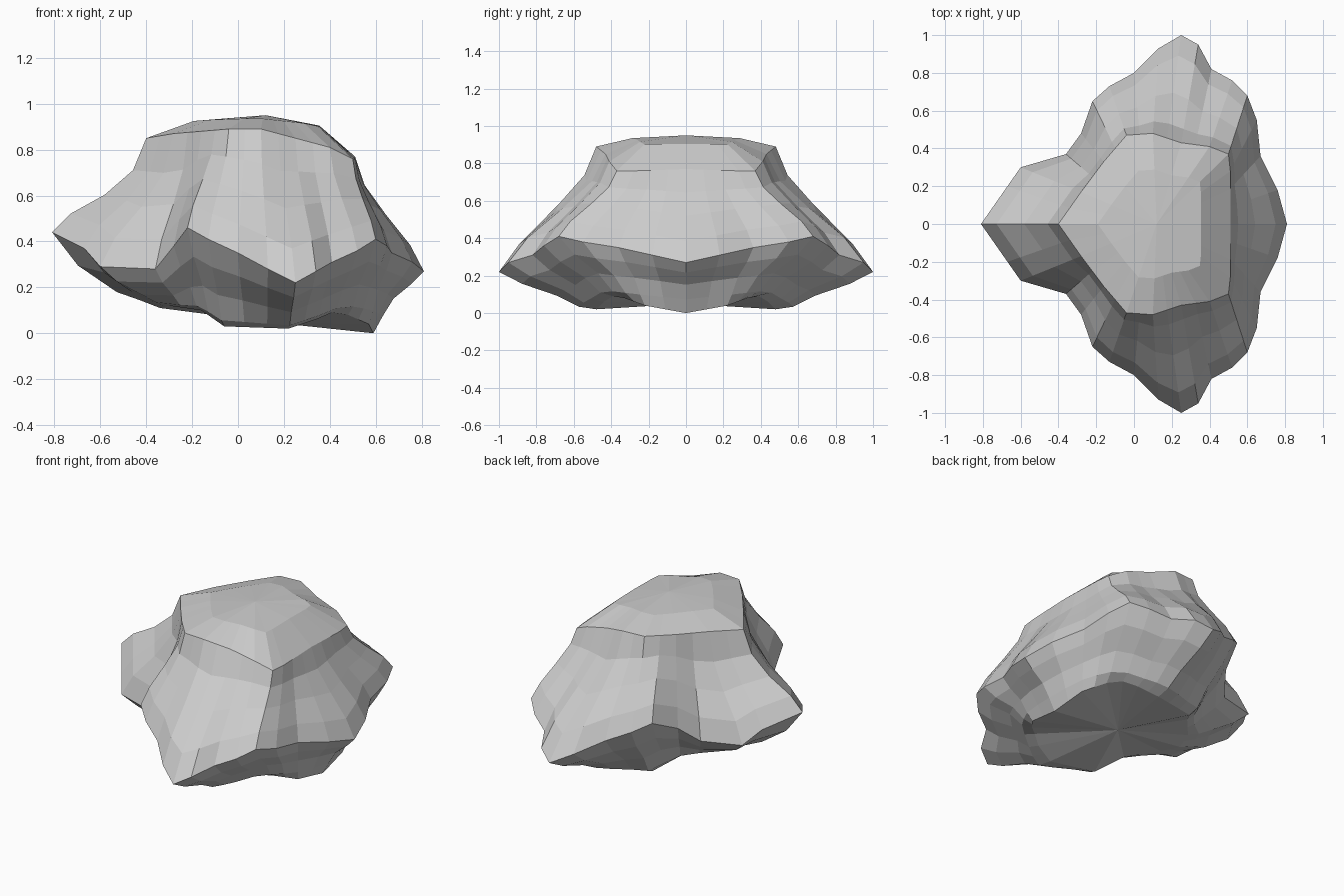
import bpy, bmesh
from mathutils import Vector

if "Cube" in bpy.data.objects:
    bpy.data.objects.remove(bpy.data.objects["Cube"])

# Half outlines, front tip (-x) round to the back (+x); keyed by column number
LAST = 17
rim = dict(enumerate([
    (-.81, 0, .44), (-.67, .20, .37), (-.60, .30, .29), (-.36, .37, .28),
    (-.28, .48, .38), (-.22, .65, .46), (-.13, .73, .41), (0, .80, .35),
    (.13, .93, .28), (.25, 1, .22), (.34, .95, .27), (.41, .82, .31),
    (.52, .76, .36), (.60, .68, .41), (.65, .55, .38), (.67, .36, .35),
    (.76, .18, .31), (.81, 0, .27)]))
plateau = {0: (-.40, 0, .85), 2: (-.28, .17, .87), 4: (-.16, .33, .88),
           6: (-.04, .47, .89), 8: (.10, .48, .89), 10: (.25, .43, .85),
           12: (.40, .41, .81), 13: (.50, .37, .76), 14: (.51, .28, .76),
           17: (.51, 0, .77)}
base = {0: (-.34, 0, .11), 2: (-.30, .12, .12), 4: (-.16, .28, .10),
        6: (-.06, .42, .03), 9: (.22, .48, .02), 11: (.34, .44, .06),
        12: (.41, .39, .09), 13: (.48, .33, .08), 15: (.57, .22, .04),
        17: (.59, 0, 0)}


def sample(keys):
    """Fill in the columns between the keyed ones."""
    out = []
    for i in range(LAST + 1):
        a = max(k for k in keys if k <= i)
        b = min(k for k in keys if k >= i)
        t = (i - a) / (b - a) if b > a else 0
        out.append(Vector(keys[a]).lerp(Vector(keys[b]), t))
    return out


def blend(r0, r1, h, v, front=0, back=0):
    """Ring between two others: h across, v down, with end adjustments."""
    ring = []
    for i, (p, q) in enumerate(zip(r0, r1)):
        w = v + front * max(0, 1 - i / 4) + back * max(0, (i - 12) / 5)
        c = p.lerp(q, h)
        c.z = p.z + (q.z - p.z) * w
        ring.append(c)
    return ring


P, C, B = sample(plateau), sample(rim), sample(base)
crown = [Vector((.12, 0, .95))] * (LAST + 1)
rings = [
    blend(P, crown, .4, .75), P,
    # flaring upper sides
    blend(P, C, .14, .25, .09), blend(P, C, .44, .5, .1),
    blend(P, C, .8, .77, .03), C,
    # undercut lower sides
    blend(C, B, .24, .32, .12, -.12), blend(C, B, .6, .64, .15, -.2),
    blend(C, B, .82, .93, -.03, -.2), B]

# Loft the mirrored rings into one closed rock
bm = bmesh.new()
loops = []
for r in rings:
    full = r + [Vector((p.x, -p.y, p.z)) for p in reversed(r[1:-1])]
    loops.append([bm.verts.new(p) for p in full])
n = len(loops[0])
for a, b in zip(loops, loops[1:]):
    for i in range(n):
        j = (i + 1) % n
        bm.faces.new((a[i], a[j], b[j], b[i]))

# Close the top and underside
for loop, z in ((loops[0], .95), (loops[-1], .05)):
    c = bm.verts.new((.12, 0, z))
    for i in range(n):
        bm.faces.new((loop[i], loop[(i + 1) % n], c))
bmesh.ops.recalc_face_normals(bm, faces=bm.faces[:])

mesh = bpy.data.meshes.new("rock")
bm.to_mesh(mesh)
bm.free()
rock = bpy.data.objects.new("rock", mesh)
bpy.context.collection.objects.link(rock)
